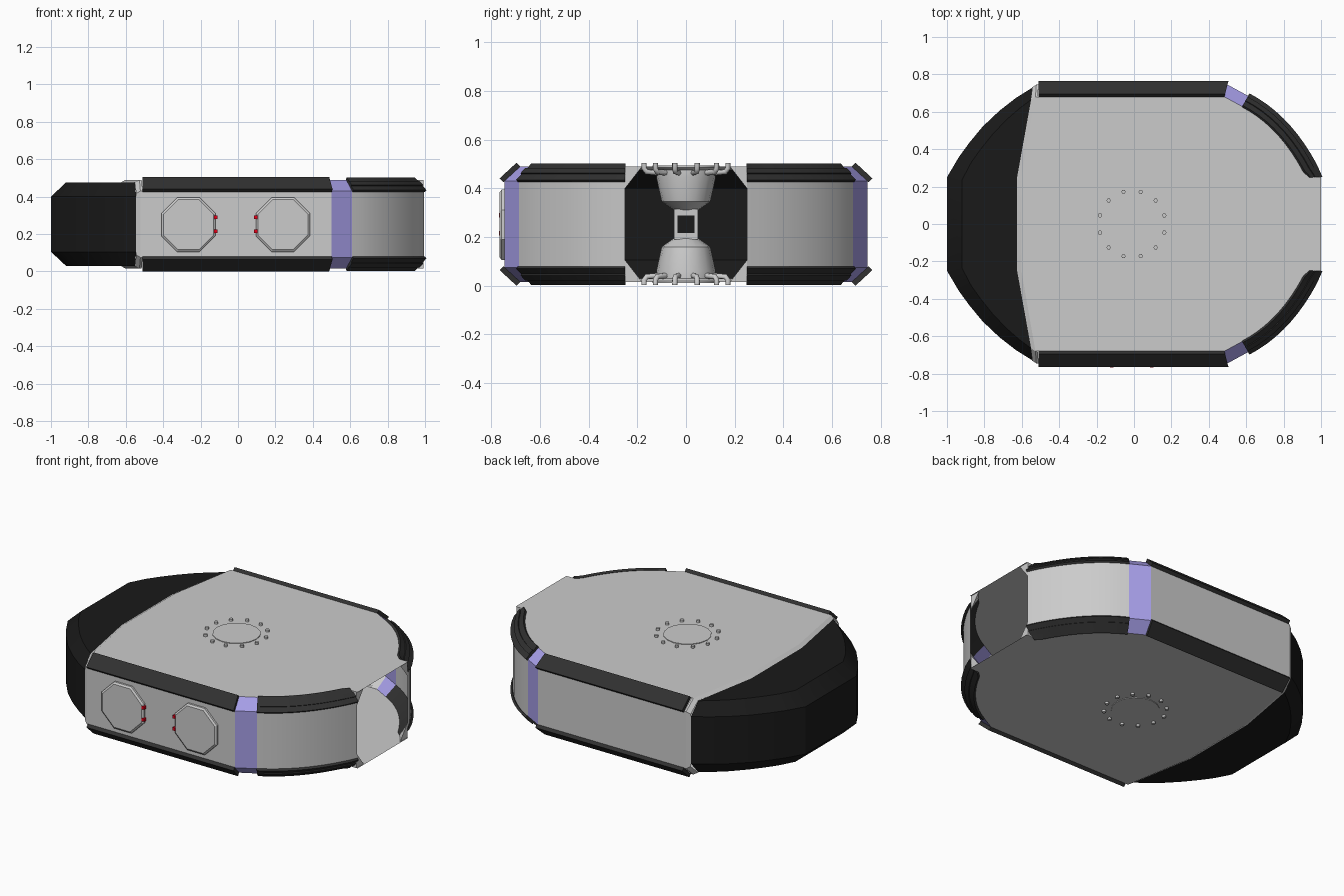
import bpy, bmesh
from math import sin, cos, pi, radians
from mathutils import Vector

if "Cube" in bpy.data.objects:
    bpy.data.objects.remove(bpy.data.objects["Cube"])

ZM = 0.505  # z mirror: z -> ZM - z


def mat(name, rgb):
    m = bpy.data.materials.new(name)
    m.diffuse_color = (*rgb, 1)
    m.use_nodes = True
    m.node_tree.nodes["Principled BSDF"].inputs["Base Color"].default_value = m.diffuse_color
    return m


BLACK = mat("black", (0.01, 0.01, 0.01))
TRIM = mat("dark_trim", (0.03, 0.03, 0.03))
PURPLE = mat("purple", (0.38, 0.34, 0.8))
BAND = mat("darker_grey", (0.58, 0.58, 0.58))
RED = mat("red", (0.8, 0.0, 0.01))


def make(name, verts, faces, m=None):
    me = bpy.data.meshes.new(name)
    me.from_pydata([tuple(v) for v in verts], [], faces)
    bm = bmesh.new()
    bm.from_mesh(me)
    bmesh.ops.recalc_face_normals(bm, faces=bm.faces)
    bm.to_mesh(me)
    bm.free()
    me.polygons.foreach_set("use_smooth", [True] * len(me.polygons))
    me.set_sharp_from_angle(angle=radians(25))
    if m:
        me.materials.append(m)
    ob = bpy.data.objects.new(name, me)
    bpy.context.collection.objects.link(ob)
    return ob


def loft(name, rings, m=None, closed=True, caps=(True, True)):
    n = len(rings[0])
    verts = [v for r in rings for v in r]
    faces = [(i * n + j, i * n + (j + 1) % n, (i + 1) * n + (j + 1) % n, (i + 1) * n + j)
             for i in range(len(rings) - 1) for j in range(n if closed else n - 1)]
    if caps[0]:
        faces.append(tuple(range(n))[::-1])
    if caps[1]:
        faces.append(tuple(range(len(verts) - n, len(verts))))
    return make(name, verts, faces, m)


def box(name, c, s, m=None):
    ring = [(-1, -1), (1, -1), (1, 1), (-1, 1)]
    return loft(name, [[(c[0] + a * s[0] / 2, c[1] + b * s[1] / 2, c[2] + k * s[2] / 2)
                        for a, b in ring] for k in (-1, 1)], m)


# Plan path of one side wall: straight side, purple corner, curved front
ARC = 10
P0, P1, P2 = Vector((.61, .685)), Vector((.85, .56)), Vector((.995, .25))
path = [Vector((-.51, .745)), Vector((.5, .745))]
path += [P0 * (1 - t) ** 2 + P1 * 2 * t * (1 - t) + P2 * t * t for t in [i / ARC for i in range(ARC + 1)]]
segn = []
for a, b in zip(path, path[1:]):
    d = (b - a).normalized()
    segn.append(Vector((-d.y, d.x)))
normals = [segn[0]]
for a, b in zip(segn, segn[1:]):
    n = (a + b).normalized()
    normals.append(n / n.dot(a))
normals.append(Vector((.85, .02)))


def sweep(name, i0, i1, section, m=None, sy=1, flip=False, solid=False):
    rings = []
    for p, n in list(zip(path, normals))[i0:i1]:
        rings.append([(p.x + n.x * o, sy * (p.y + n.y * o), ZM - z if flip else z) for o, z in section])
    return loft(name, rings, m, closed=solid, caps=(solid, solid))


def strip(t0, t1, h):
    # bar lying on the 45 degree edge chamfer, between fractions t0 and t1
    a, b = [(-.065 * t, .43 + .06 * t) for t in (t0, t1)]
    k = h * .7
    return [a, (a[0] + k, a[1] + k), (b[0] + k, b[1] + k), b]


WALL = [(-.065, .49), (0, .43), (0, .075), (-.065, .015)]
END = len(path)
for sy, side in ((-1, "front"), (1, "back")):
    # Walls
    sweep(side + "_side_wall", 0, 2, WALL, None, sy)
    sweep(side + "_purple_corner", 1, 3, WALL, PURPLE, sy)
    sweep(side + "_curved_wall", 2, END, WALL[1:3], None, sy)
    for flip, lv in ((False, "upper"), (True, "lower")):
        # Dark edge trims, one straight and three stepped curved strips
        sweep(f"{side}_{lv}_straight_trim", 0, 2, strip(-.08, 1, .022), TRIM, sy, flip, True)
        for i, (t0, t1, h) in enumerate(((-.08, .3, .014), (.3, .65, .02), (.65, 1.05, .014))):
            sweep(f"{side}_{lv}_curved_trim_{i}", 2, END, strip(t0, t1, h), TRIM, sy, flip, True)
        # Roof and floor side panels
        z = .015 if flip else .49
        inner = [p - n * .065 for p, n in zip(path, normals)]
        poly = [(-.59, .25), (-.515, .68)] + [(p.x, max(p.y, .25)) for p in inner[1:]]
        make(f"{side}_{lv}_panel", [(x, sy * y, z) for x, y in poly], [tuple(range(len(poly)))])
        # Corner gussets of the mouth
        g = [(.25, 0), (.25, .09), (.18, 0)]
        make(f"{side}_{lv}_mouth_gusset",
             [(.993, sy * y, z + (d if flip else -d)) for y, d in g] +
             [(.94, sy * .25, z)],
             [(0, 1, 2), (0, 1, 3), (1, 2, 3), (0, 2, 3)])

# Central roof and floor bands
for z, nm in ((.49, "roof_band"), (.015, "floor_band")):
    make(nm, [(-.59, -.25, z), (1, -.25, z), (1, .25, z), (-.59, .25, z)], [(0, 1, 2, 3)], BAND)

# Chamfered grey seam between the body and the rear cap
half = [(.25, .49, -.59), (.68, .49, -.515), (.745, .43, -.51)]
q = half + [(y, ZM - z, x) for y, z, x in half[::-1]]
loop = q + [(-y, z, x) for y, z, x in q[::-1]]


def seam(dx, ins):
    return [(x + dx, y - ins * (1 if y > 0 else -1) * (abs(y) > .3),
             z + (ins if z < .25 else -ins)) for y, z, x in loop]


loft("rear_seam", [seam(0, 0), seam(-.012, 0), seam(-.035, .014)], None, caps=(False, False))

# Black rounded rear cap, open toward the body
outer = [(-.545, .728), (-.63, .675), (-.72, .605), (-.81, .52), (-.88, .435), (-.935, .36), (-1, .25)]
inset = [(-.55, .665), (-.61, .62), (-.685, .555), (-.76, .475), (-.82, .4), (-.87, .33), (-.92, .235)]


def cap_ring(pts, z):
    h = [(-.62, .25)] + pts
    return [(x, y, z) for x, y in h] + [(x, -y, z) for x, y in h[::-1]]


cap = loft("rear_cap", [cap_ring(inset, .03), cap_ring(outer, .105),
                        cap_ring(outer, .40), cap_ring(inset, .475)], BLACK)
bm = bmesh.new()
bm.from_mesh(cap.data)
front = [f for f in bm.faces if f.normal.x > .8]
bmesh.ops.delete(bm, geom=front, context='FACES')
bm.to_mesh(cap.data)
bm.free()

# Turret mounts: hub cone, disc and ring of pipes, above and below
CX = -.01


def circle(r, z, n=16):
    return [(CX + r * cos(2 * pi * i / n), r * sin(2 * pi * i / n), z) for i in range(n)]


for flip, lv in ((False, "upper"), (True, "lower")):
    f = (lambda z: ZM - z) if flip else (lambda z: z)
    loft(lv + "_hub", [circle(r, f(z)) for r, z in
                       ((.137, .494), (.137, .485), (.122, .475), (.122, .445), (.10, .345), (.05, .31))])
    for k in range(12):
        a = radians(15 + 30 * k)
        cu = bpy.data.curves.new(lv + "_pipe", 'CURVE')
        cu.dimensions = '3D'
        cu.bevel_depth, cu.bevel_resolution, cu.use_fill_caps = .012, 1, True
        sp = cu.splines.new('POLY')
        prof = [(.178, .503), (.178, .482), (.168, .468), (.12, .464)]
        sp.points.add(len(prof) - 1)
        for pt, (r, z) in zip(sp.points, prof):
            pt.co = (CX + r * cos(a), r * sin(a), f(z), 1)
        bpy.context.collection.objects.link(bpy.data.objects.new(f"{lv}_pipe_{k}", cu))

# Square column with dark windows between the hubs
box("hub_column", (CX, 0, .2525), (.10, .10, .125))
for s in (-1, 1):
    box("hub_window", (CX + s * .05, 0, .2525), (.006, .07, .07), BLACK)

# Octagonal side hatches with red lights
for cx, s, nm in ((-.265, 1, "left"), (.24, -1, "right")):
    R = .145 / cos(pi / 8)

    def octa(r, y):
        return [(cx + r * cos(pi / 8 + i * pi / 4), y, .25 + r * sin(pi / 8 + i * pi / 4)) for i in range(8)]

    loft(nm + "_hatch", [octa(R, -.74), octa(R, -.757), octa(R - .012, -.765)])
    for z in (.215, .29):
        box(nm + "_red_light", (cx + s * .146, -.757, z), (.018, .02, .018), RED)
